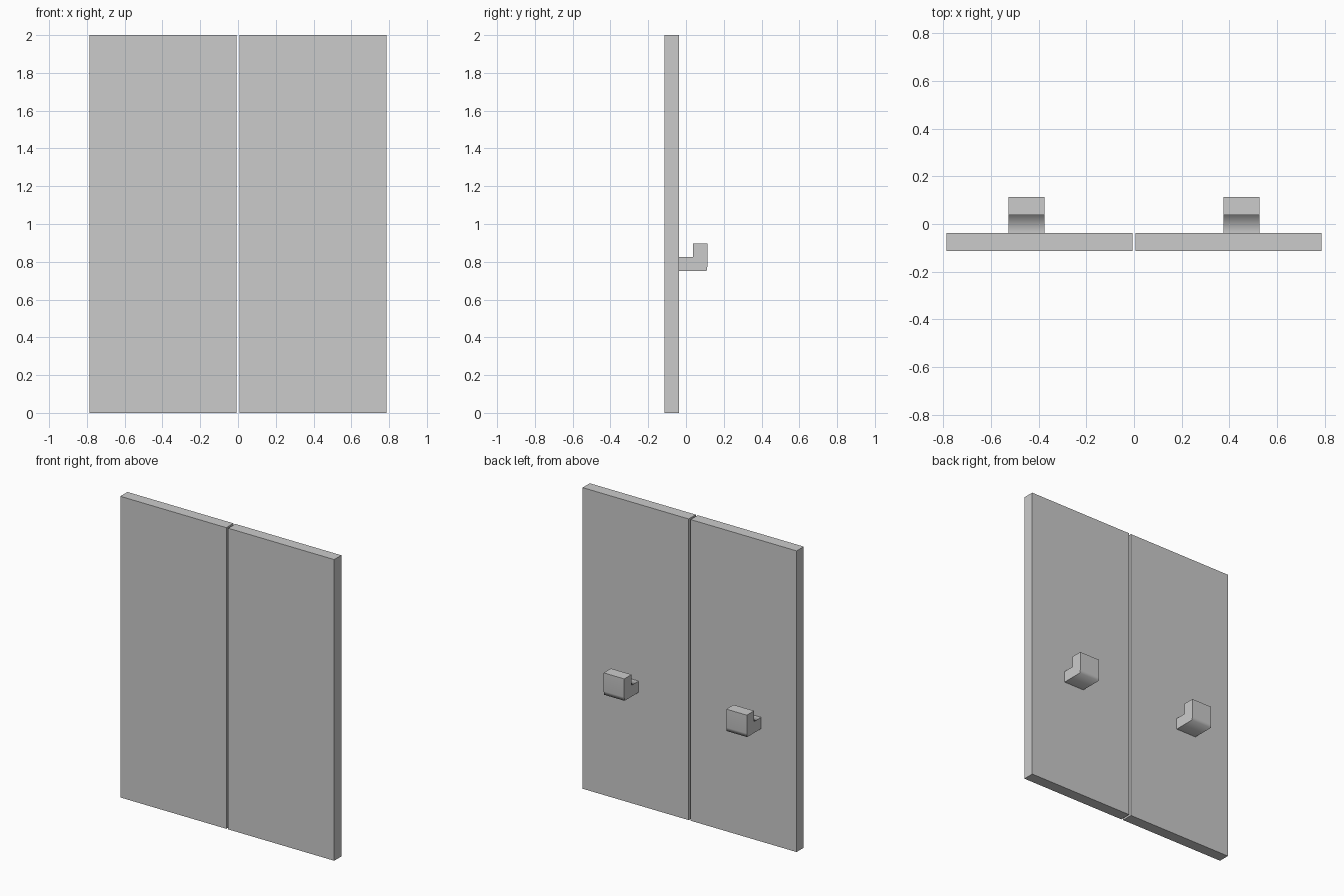
import bpy, bmesh

if "Cube" in bpy.data.objects:
    bpy.data.objects.remove(bpy.data.objects["Cube"])


def make_object(name, bm):
    bmesh.ops.recalc_face_normals(bm, faces=bm.faces[:])
    mesh = bpy.data.meshes.new(name)
    bm.to_mesh(mesh)
    bm.free()
    obj = bpy.data.objects.new(name, mesh)
    bpy.context.collection.objects.link(obj)
    return obj


def extrude_profile(name, profile, x0, x1, smooth_corners=()):
    """Extrude a (y, z) profile along x; listed corners are shaded smooth."""
    bm = bmesh.new()
    a = [bm.verts.new((x0, y, z)) for y, z in profile]
    b = [bm.verts.new((x1, y, z)) for y, z in profile]
    bm.faces.new(a)
    bm.faces.new(b)
    n = len(profile)
    for i in range(n):
        j = (i + 1) % n
        face = bm.faces.new((a[i], a[j], b[j], b[i]))
        face.smooth = bool({i, j} & set(smooth_corners))
    soft = {bm.edges.get((a[i], b[i])) for i in smooth_corners}
    for edge in bm.edges:
        edge.smooth = edge in soft
    return make_object(name, bm)


# Profiles in the y-z plane
PANEL = [(-0.113, 0), (-0.038, 0), (-0.038, 2), (-0.113, 2)]
HOOK = [(-0.038, 0.75), (0.109, 0.75), (0.113, 0.775), (0.113, 0.897),
        (0.037, 0.897), (0.037, 0.825), (-0.038, 0.825)]

for side, s in (("left", -1), ("right", 1)):
    # Tall door panel, with a narrow gap at the centre
    extrude_profile(f"{side}_door_panel", PANEL, *sorted((s * 0.007, s * 0.786)))
    # Upturned bar bracket on the back of the panel
    extrude_profile(f"{side}_bar_bracket", HOOK, *sorted((s * 0.375, s * 0.526)),
                    smooth_corners=(1, 2, 5))
